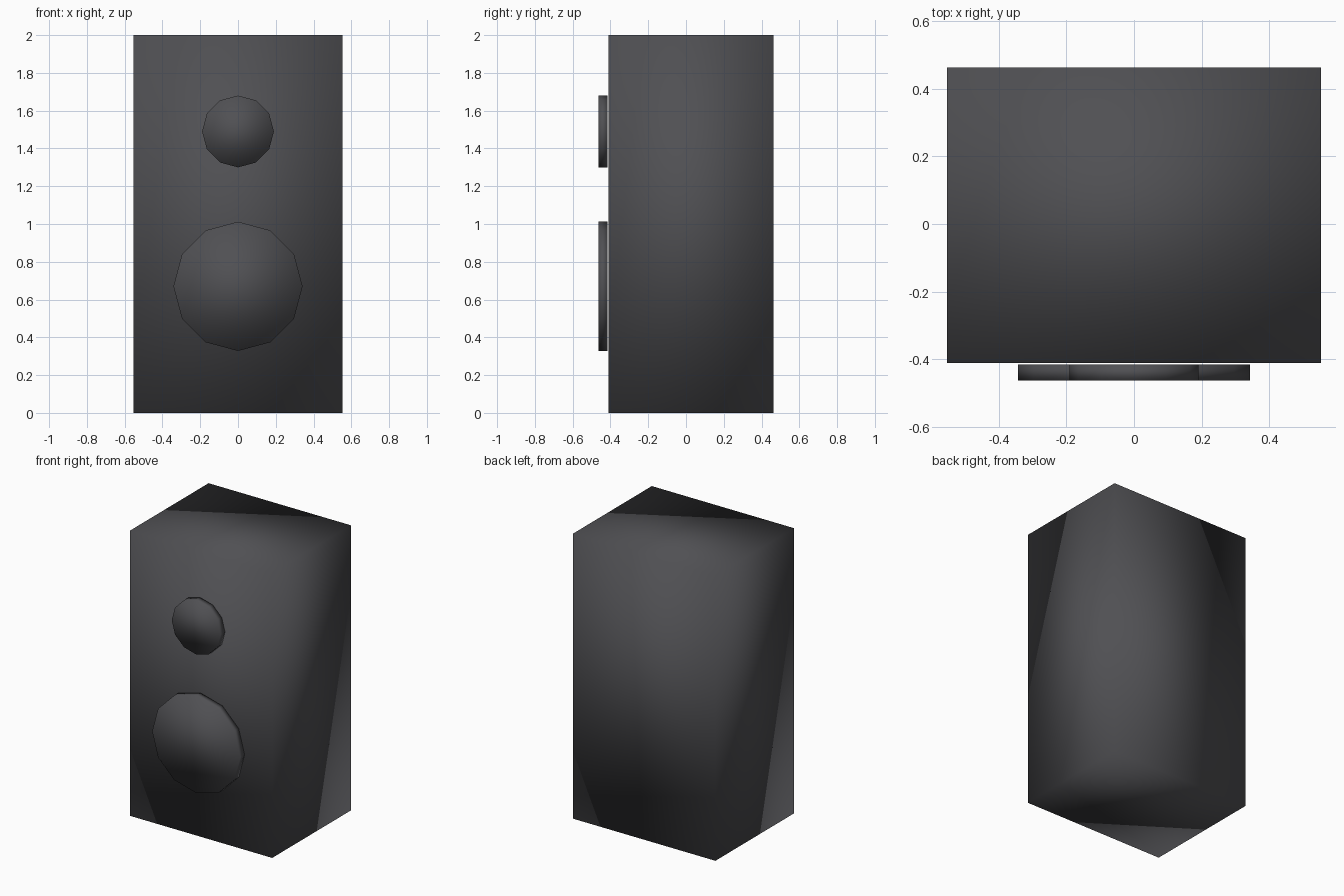
import bpy
import math

cube = bpy.data.objects.get("Cube")
if cube:
    bpy.data.objects.remove(cube, do_unlink=True)

# Single dark grey finish
COLOR = (0.08, 0.08, 0.087, 1.0)
charcoal = bpy.data.materials.new("charcoal")
charcoal.use_nodes = True
charcoal.diffuse_color = COLOR
charcoal.node_tree.nodes["Principled BSDF"].inputs["Base Color"].default_value = COLOR


def finish(obj, name):
    obj.name = name
    obj.data.name = name
    bpy.ops.object.transform_apply(location=False, rotation=True, scale=True)
    obj.data.materials.append(charcoal)
    # Soft shading wraps over every edge
    for face in obj.data.polygons:
        face.use_smooth = True


# Cabinet
FRONT, BACK = -0.41, 0.463
bpy.ops.mesh.primitive_cube_add(size=1, location=(0, (FRONT + BACK) / 2, 1))
cabinet = bpy.context.object
cabinet.scale = (1.105, BACK - FRONT, 2)
finish(cabinet, "cabinet")

# Speaker discs, just clear of the cabinet front
DISC_FRONT, DISC_BACK = -0.463, -0.415
for name, radius, height in (("tweeter", 0.19, 1.49), ("woofer", 0.342, 0.67)):
    bpy.ops.mesh.primitive_cylinder_add(
        vertices=12, radius=radius, depth=DISC_BACK - DISC_FRONT,
        location=(0, (DISC_FRONT + DISC_BACK) / 2, height),
        rotation=(math.pi / 2, 0, 0))
    finish(bpy.context.object, name)
